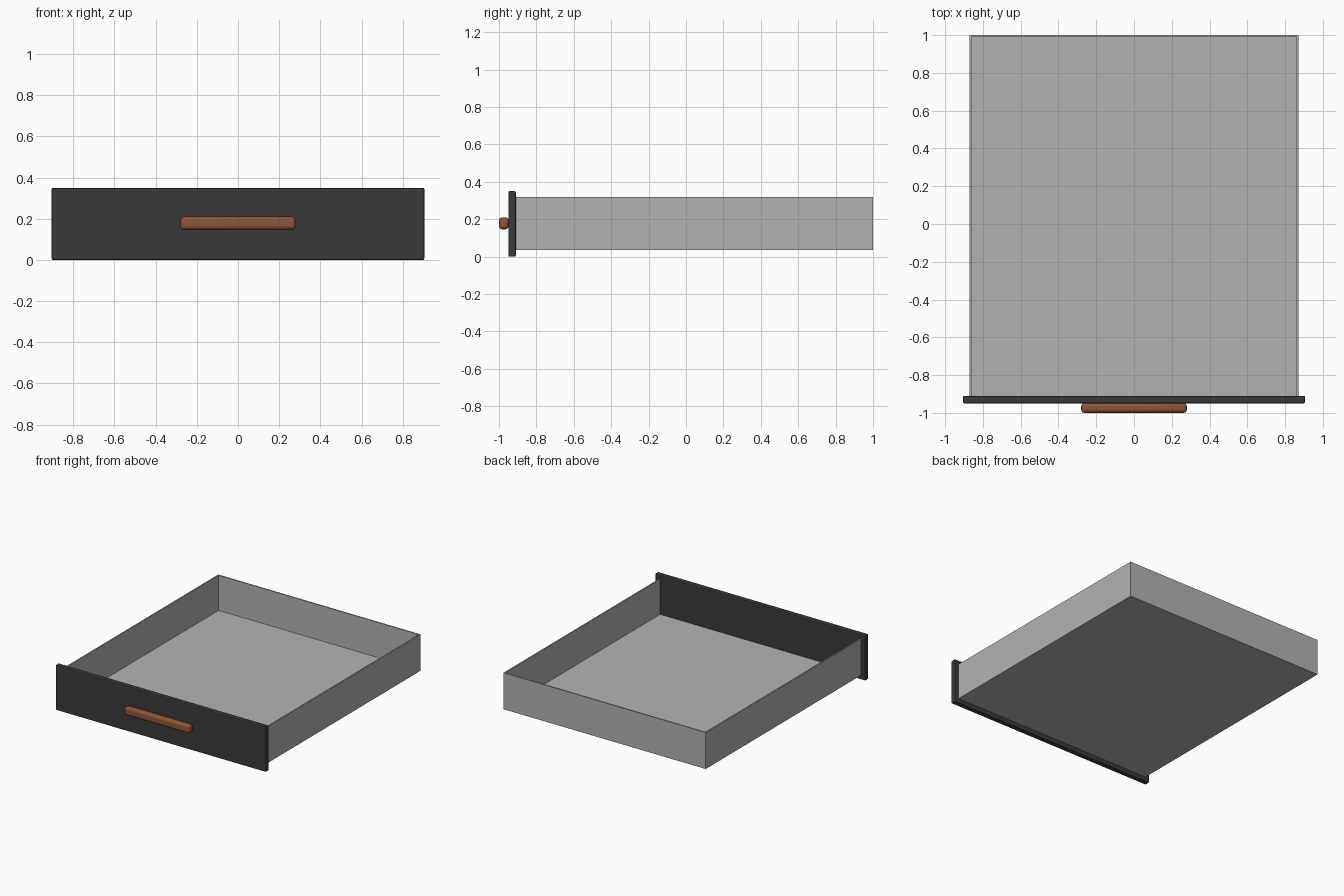
import bpy
import bmesh
from mathutils import Vector

cube = bpy.data.objects.get("Cube")
if cube:
    bpy.data.objects.remove(cube, do_unlink=True)


def material(name, rgb):
    mat = bpy.data.materials.new(name)
    mat.use_nodes = True
    color = (*rgb, 1)
    mat.diffuse_color = color
    mat.node_tree.nodes["Principled BSDF"].inputs["Base Color"].default_value = color
    return mat


def box(name, low, high, mat, bevel=0, segments=2):
    low, high = Vector(low), Vector(high)
    bm = bmesh.new()
    bmesh.ops.create_cube(bm, size=1)
    bmesh.ops.scale(bm, vec=high - low, verts=bm.verts)
    mesh = bpy.data.meshes.new(name)
    bm.to_mesh(mesh)
    bm.free()
    obj = bpy.data.objects.new(name, mesh)
    obj.location = (low + high) / 2
    bpy.context.collection.objects.link(obj)
    mesh.materials.append(mat)
    if bevel:
        mod = obj.modifiers.new("Rounded edges", "BEVEL")
        mod.width = bevel
        mod.segments = segments
    return obj


grey = material("light grey", (0.45, 0.45, 0.45))
charcoal = material("charcoal", (0.042, 0.042, 0.042))
brown = material("brown wood", (0.27, 0.089, 0.042))

# Open tray: floor, two sides and back; the front panel closes it
half, front, back = 0.87, -0.91, 1.0
bottom, top, wall = 0.035, 0.318, 0.01
box("tray_floor", (-half, front, bottom), (half, back, bottom + wall), grey)
for side, x in (("left", half - wall), ("right", -half)):
    box(side + "_wall", (x, front, bottom + wall), (x + wall, back, top), grey)
box("back_wall", (wall - half, back - wall, bottom + wall), (half - wall, back, top), grey)

# Front panel and its pull
box("front_panel", (-0.905, -0.95, 0), (0.905, front, 0.35), charcoal, 0.007)
handle = box("handle", (-0.28, -1.0, 0.146), (0.28, -0.948, 0.21), brown, 0.018, 3)
bpy.context.view_layer.objects.active = handle
handle.select_set(True)
bpy.ops.object.shade_smooth_by_angle()
